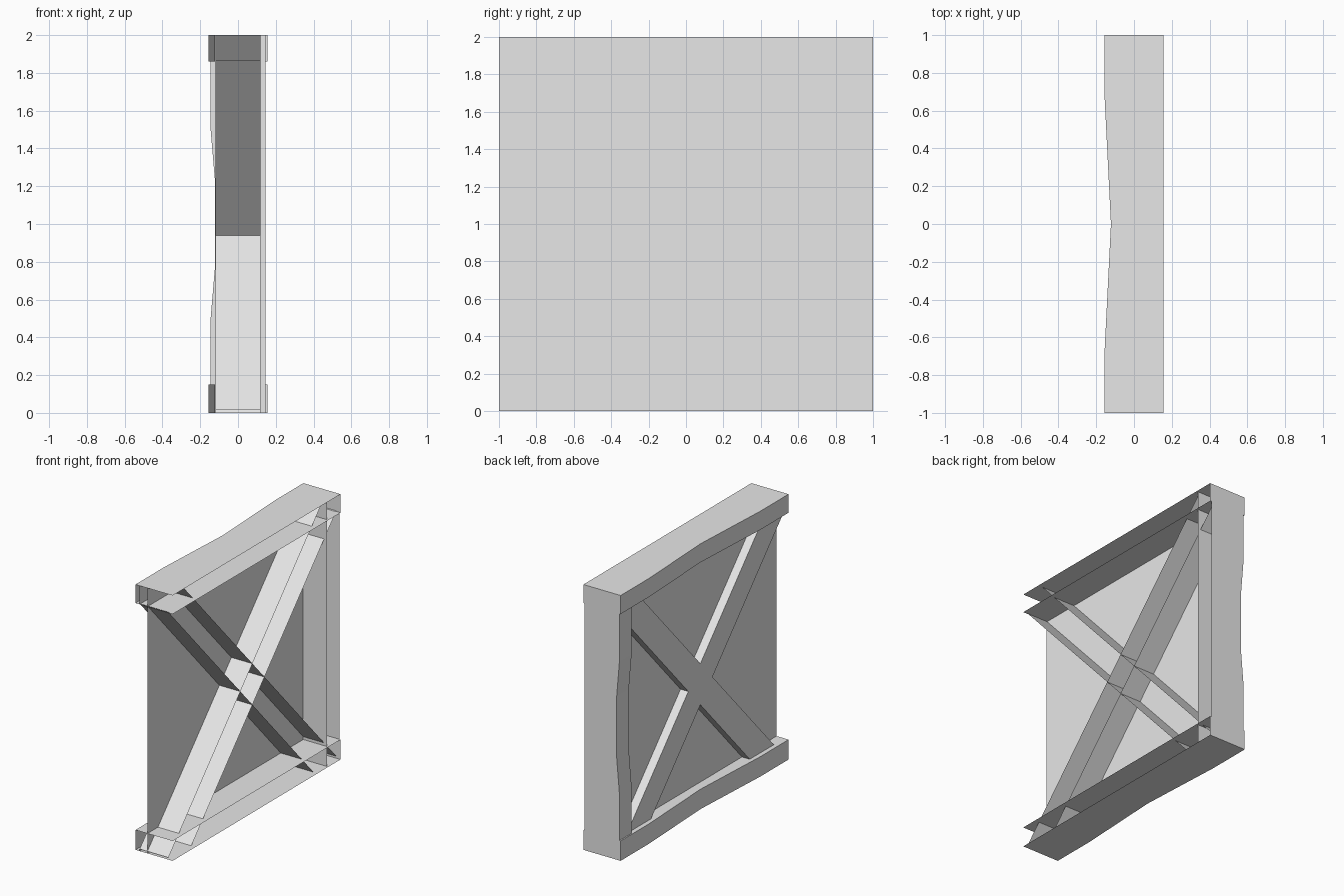
import bpy
import bmesh

cube = bpy.data.objects.get("Cube")
if cube:
    bpy.data.objects.remove(cube)

grey = bpy.data.materials.new("plain_grey")
grey.use_nodes = True
grey.diffuse_color = (0.8, 0.8, 0.8, 1)
grey.node_tree.nodes["Principled BSDF"].inputs["Base Color"].default_value = (0.8, 0.8, 0.8, 1)


def make(name, faces):
    """Build one sheet-metal part from faces given as lists of points."""
    bm = bmesh.new()
    for points in faces:
        bm.faces.new([bm.verts.new(p) for p in points])
    bmesh.ops.remove_doubles(bm, verts=bm.verts, dist=0.0001)
    bmesh.ops.recalc_face_normals(bm, faces=bm.faces)
    mesh = bpy.data.meshes.new(name)
    bm.to_mesh(mesh)
    bm.free()
    mesh.materials.append(grey)
    obj = bpy.data.objects.new(name, mesh)
    bpy.context.collection.objects.link(obj)


def channel(name, half, edge, outer, inner, place, cap):
    """Channel open on +x; edge is the (along, x) line of its dented web."""
    start, end = edge[0][0], edge[-1][0]
    outline = [(start, half)] + edge + [(end, half)]
    faces = [[place(x, t, level) for t, x in outline] for level in (outer, inner)]
    for (t0, x0), (t1, x1) in zip(edge, edge[1:]):
        faces.append([place(x0, t0, outer), place(x1, t1, outer),
                      place(x1, t1, inner), place(x0, t0, inner)])
    if cap:
        faces.append([place(-half, end, outer), place(half, end, outer),
                      place(half, end, inner), place(-half, end, inner)])
    make(name, faces)


# Top and bottom rails, capped at the back and open at the front
RAIL, POST, BRACE, DENT = 0.155, 0.145, 0.12, -0.122
rail_edge = [(-1, -RAIL), (-0.66, -RAIL), (0, DENT), (0.66, -RAIL), (1, -RAIL)]
for name, outer, inner in (("top_rail", 2, 1.86), ("bottom_rail", 0, 0.15)):
    channel(name, RAIL, rail_edge, outer, inner, lambda x, t, level: (x, t, level), True)

# Back post
post_edge = [(0, -POST), (0.5, -POST), (0.77, DENT), (1.23, DENT), (1.5, -POST), (2, -POST)]
channel("back_post", POST, post_edge, 1, 0.855, lambda x, t, level: (x, level, t), False)

# Diagonal braces: two flanges and a web, cut off at the frame outline
SLOPE, MID, OFF = 1.08, 0.94, 0.155
upper = [(-1, MID + OFF - SLOPE), ((2 - MID - OFF) / SLOPE, 2)]
lower = [((OFF - MID) / SLOPE, 0), (1, MID - OFF + SLOPE)]
for name, side in (("rising_brace", 1), ("falling_brace", -1)):
    faces = []
    for (y0, z0), (y1, z1) in (upper, lower):
        faces.append([(-BRACE, side * y0, z0), (BRACE, side * y0, z0),
                      (BRACE, side * y1, z1), (-BRACE, side * y1, z1)])
    web = upper + [(1, 2)] + lower[::-1] + [(-1, 0)]
    faces.append([(-BRACE, side * y, z) for y, z in web])
    make(name, faces)

# Thin infill panel
PANEL = -0.055
make("infill_panel", [[(PANEL, -1, 0), (PANEL, 1, 0), (PANEL, 1, 2), (PANEL, -1, 2)]])
